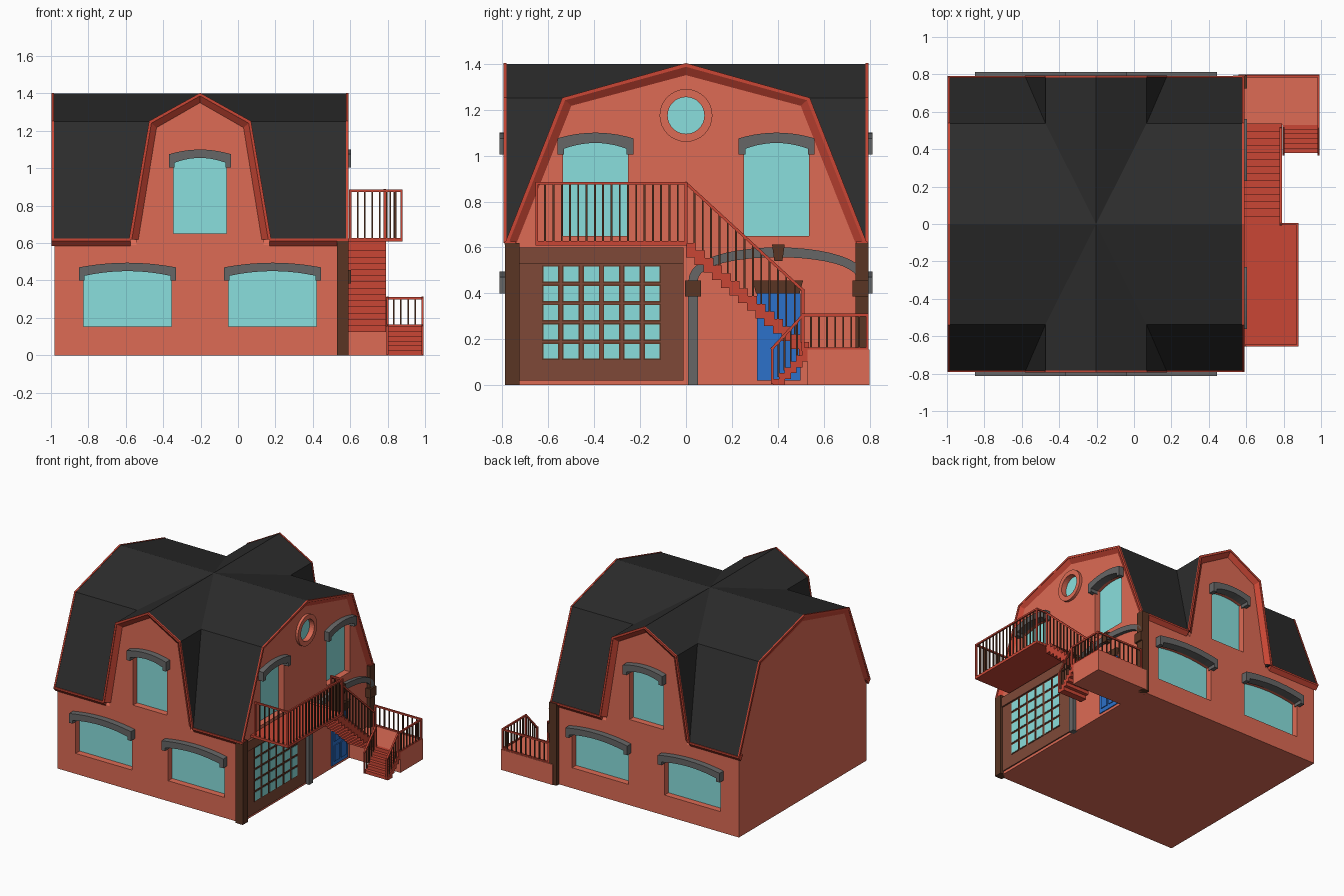
import bpy, bmesh, math
from mathutils import Vector

if "Cube" in bpy.data.objects:
    bpy.data.objects.remove(bpy.data.objects["Cube"])

CX = -0.203                                   # centre line of the house body


def mat(name, hexcol):
    m = bpy.data.materials.new(name)
    rgb = [int(hexcol[i:i + 2], 16) / 255 for i in (0, 2, 4)]
    m.diffuse_color = [c ** 2.2 for c in rgb] + [1]
    m.use_nodes = True
    m.node_tree.nodes["Principled BSDF"].inputs["Base Color"].default_value = m.diffuse_color
    return m


WALL, RED = mat("wall", "DC6A55"), mat("trim", "C84838")
ROOF, GLASS = mat("roof", "303030"), mat("glass", "88DEDC")
BROWN, DARK = mat("brown", "7E4A3A"), mat("dark_brown", "5A3828")
BLUE, GREY = mat("blue", "3070C8"), mat("stone", "666666")


def finish(name, bm, m):
    bmesh.ops.recalc_face_normals(bm, faces=bm.faces)
    me = bpy.data.meshes.new(name)
    bm.to_mesh(me)
    bm.free()
    ob = bpy.data.objects.new(name, me)
    bpy.context.collection.objects.link(ob)
    me.materials.append(m)
    return ob


def place(axis, p, t):
    return (t, p[0], p[1]) if axis == 'x' else (p[0], t, p[1])


def prism(name, axis, pts, a, b, m):
    """Polygon (horizontal, z) extruded along an axis from a to b."""
    bm = bmesh.new()
    A = [bm.verts.new(place(axis, p, a)) for p in pts]
    B = [bm.verts.new(place(axis, p, b)) for p in pts]
    bm.faces.new(A)
    bm.faces.new(B[::-1])
    for i in range(len(pts)):
        j = (i + 1) % len(pts)
        bm.faces.new((A[i], A[j], B[j], B[i]))
    return finish(name, bm, m)


def loft(name, axis, p, a, q, b, m):
    """Open strip between two profiles at different depths."""
    bm = bmesh.new()
    A = [bm.verts.new(place(axis, v, a)) for v in p]
    B = [bm.verts.new(place(axis, v, b)) for v in q]
    for i in range(len(p) - 1):
        bm.faces.new((A[i], A[i + 1], B[i + 1], B[i]))
    return finish(name, bm, m)


def boxes(name, items, m):
    """Several boxes given as (x0, x1, y0, y1, z0, z1)."""
    bm = bmesh.new()
    for x0, x1, y0, y1, z0, z1 in items:
        for v in bmesh.ops.create_cube(bm, size=1)["verts"]:
            v.co = ((x0 + x1) / 2 + v.co.x * (x1 - x0), (y0 + y1) / 2 + v.co.y * (y1 - y0),
                    (z0 + z1) / 2 + v.co.z * (z1 - z0))
    return finish(name, bm, m)


def beams(name, segs, w, m):
    """Square bars between pairs of points."""
    bm = bmesh.new()
    for p, q in segs:
        p, q = Vector(p), Vector(q)
        d = q - p
        rot = d.to_track_quat('Z', 'Y')
        for v in bmesh.ops.create_cube(bm, size=1)["verts"]:
            v.co = (p + q) / 2 + rot @ Vector((v.co.x * w, v.co.y * w, v.co.z * (d.length + w)))
    return finish(name, bm, m)


def cut(ob, cutter):
    md = ob.modifiers.new("cut", 'BOOLEAN')
    md.operation, md.solver, md.object = 'DIFFERENCE', 'EXACT', cutter
    cutter.hide_render = True
    cutter.display_type = 'WIRE'


def gambrel(c, h, k, d=0):
    """Gambrel roof line inset by d."""
    half = [(h - 1.05 * d, .62), (k - .83 * d, 1.25 - .73 * d)]
    return ([(c - x, z) for x, z in half] + [(c, 1.4 - 1.1 * d)] +
            [(c + x, z) for x, z in half[::-1]])


# Wall bodies: main volume and cross gable
MAIN, CROSS = (0, .785, .537), (CX, .377, .27)
base = [(.765, .59), (.765, 0), (-.765, 0), (-.765, .59)]
bodies = [prism("main_walls", 'x', gambrel(*MAIN, .035) + base, -.98, .565, WALL),
          prism("cross_gable_walls", 'y', gambrel(*CROSS, .035) + [(CX + .34, .58), (CX - .34, .58)],
                -.765, .765, WALL)]

# Roof shells, eaves and gable trims
valley = prism("valley_cutter", 'y', gambrel(*CROSS, .005) + [(CX + .37, .5), (CX - .37, .5)], -1, 1, WALL)
for n, axis, P, a, b, wa, wb in (("main", 'x', MAIN, -.997, .59, -.98, .565),
                                 ("cross", 'y', CROSS, -.795, .795, -.765, .765)):
    shell = prism(n + "_roof", axis, gambrel(*P) + gambrel(*P, .02)[::-1], a + .01, b - .01, ROOF)
    if n == "main":
        cut(shell, valley)
    for s, e, w in ((1, a, wa), (-1, b, wb)):
        prism(n + "_gable_edge", axis, gambrel(*P, -.003) + gambrel(*P, .012)[::-1], e, e + s * .012, RED)
        loft(n + "_gable_cove", axis, gambrel(*P, .011), e + s * .002, gambrel(*P, .045), w, RED)
for s in (-1, 1):
    e = prism("eave", 'x', [(s * .79, .625), (s * .79, .612), (s * .765, .585), (s * .74, .625)],
              -.997, .59, RED)
    cut(e, valley)


def arc(c, w, z, rise, n=10):
    return [(c - w + 2 * w * i / n, z + rise * (1 - (2 * i / n - 1) ** 2)) for i in range(n + 1)]


def window(axis, s, plane, c, w, z0, z1, out):
    """Recessed arched window with a stone hood; z1 is the top of the hood."""
    shape = arc(c, w, z1 - .065, .025) + [(c + w, z0), (c - w, z0)]
    cutter = prism("window_cutter", axis, shape, s * (plane - .05), s * (plane + .1), GLASS)
    for b in bodies:
        cut(b, cutter)
    prism("window_glass", axis, shape, s * (plane - .06), s * (plane - .048), GLASS)
    o, i = w + .024, w - .006
    hood = ([(c - o, z1 - .095)] + arc(c, o, z1 - .025, .025) + [(c + o, z1 - .095), (c + i, z1 - .095)] +
            arc(c, i, z1 - .07, .025)[::-1] + [(c - i, z1 - .095)])
    prism("window_hood", axis, hood, s * (plane - .02), s * out, GREY)


# Windows: front and back alike, then the right gable
for s in (-1, 1):
    for c in (-.388, .388):
        window('y', s, .765, CX + c, .236, .155, .495, .812)
    window('y', s, .765, CX, .142, .65, 1.1, .812)
    window('x', 1, .565, s * .395, .142, .65, 1.1, .605)


def circle(r):
    return [(r * math.cos(t * math.pi / 16), 1.175 + r * math.sin(t * math.pi / 16)) for t in range(32)]


# Round window with ring
hole = prism("round_cutter", 'x', circle(.08), .53, .7, GLASS)
ring = prism("round_window_ring", 'x', circle(.115), .55, .585, WALL)
for b in (bodies[0], ring):
    cut(b, hole)
prism("round_window_glass", 'x', circle(.082), .52, .545, GLASS)

# Corner posts and garage door
boxes("corner_posts", [(.53, .592, -.788, -.725, 0, .62), (.53, .592, .738, .795, 0, .62)], DARK)
boxes("garage_door", [(.55, .574, -.725, -.01, .02, .53)], BROWN)
boxes("garage_header", [(.55, .585, -.725, -.01, .527, .6)], BROWN)
cells = [(-.622 + .0885 * i, .115 + .084 * j) for i in range(6) for j in range(5)]
boxes("garage_pane_frames", [(.56, .577, y - .006, y + .071, z - .006, z + .071) for y, z in cells], DARK)
boxes("garage_panes", [(.56, .579, y, y + .065, z, z + .065) for y, z in cells], GLASS)

# Stone arch, jamb, capitals and keystone
def bow(a, b):
    return [(.4 - a * math.cos(t * math.pi / 20), .445 + b * math.sin(t * math.pi / 20) ** .8) for t in range(21)]


prism("porch_arch", 'x', bow(.39, .155) + bow(.35, .112)[::-1], .55, .592, GREY)
boxes("arch_jamb", [(.55, .592, .008, .052, 0, .4)], GREY)
boxes("arch_capitals", [(.55, .605, y, y + .07, .385, .455) for y in (-.005, .725)], DARK)
prism("keystone", 'x', [(.385, .54), (.42, .54), (.43, .612), (.375, .612)], .55, .605, DARK)

# Entrance door
boxes("door", [(.55, .572, .31, .5, .02, .4)], BLUE)
boxes("door_panels", [(.56, .578, y, y + .06, z, z + h) for y in (.335, .415)
                      for z, h in ((.05, .12), (.2, .14))], BLUE)
prism("door_header", 'x', [(.305, .4), (.495, .4), (.51, .455), (.29, .455)], .55, .59, DARK)

# Balcony deck, landing and both flights of stairs
boxes("balcony_deck", [(.56, .88, -.655, .005, .608, .625)], RED)
boxes("landing", [(.56, .993, .53, .8, 0, .155)], WALL)
N, M = 14, 6
dy, dz = .53 / N, .465 / N
boxes("upper_stairs", [(.565, .79, i * dy, (i + 1) * dy + .006, .62 - (i + 1) * dz - .03, .62 - i * dz)
                       for i in range(N)], RED)
boxes("lower_stairs", [(.793, .993, .38 + i * .15 / M, .38 + (i + 1) * .15 / M + .002,
                        max(0, (i - 1) * .155 / M), (i + 1) * .155 / M) for i in range(M)], RED)


def railing(name, p, q, h, n, foot=True):
    """Top rail, end posts and evenly spaced balusters."""
    p, q, up = Vector(p), Vector(q), Vector((0, 0, h))
    segs = [(p + up, q + up), (p, p + up), (q, q + up)] + ([(p, q)] if foot else [])
    beams(name + "_rail", segs, .012, RED)
    pts = [p.lerp(q, i / n) for i in range(1, n)]
    beams(name + "_balusters", [(v, v + up) for v in pts], .008, DARK)


# Railings
railing("balcony_outer", (.874, -.65, .622), (.874, 0, .622), .258, 18)
railing("balcony_front", (.6, -.65, .622), (.874, -.65, .622), .258, 7)
railing("balcony_back", (.784, 0, .622), (.874, 0, .622), .258, 3)
railing("upper_stair", (.784, 0, .622), (.784, .51, .155), .258, 14, False)
railing("landing_outer", (.987, .51, .158), (.987, .79, .158), .147, 8)
railing("landing_back", (.6, .79, .158), (.987, .79, .158), .147, 10)
for x in (.799, .987):
    railing("lower_stair", (x, .51, .155), (x, .376, .01), .15, 5, False)
